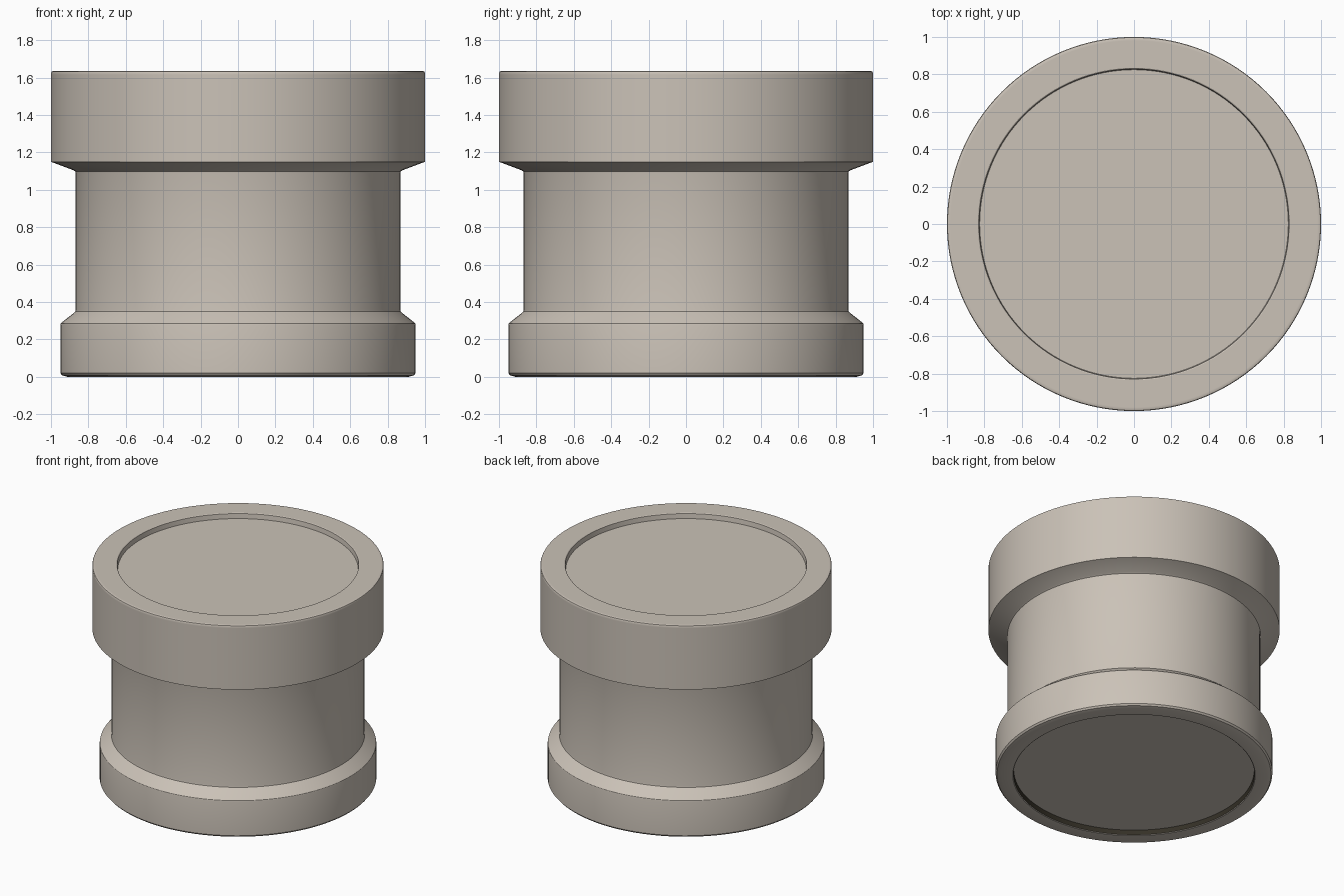
import bpy
import bmesh
import math

cube = bpy.data.objects.get("Cube")
if cube:
    bpy.data.objects.remove(cube, do_unlink=True)


def make_material(name, colour):
    mat = bpy.data.materials.new(name)
    mat.use_nodes = True
    mat.diffuse_color = colour
    mat.node_tree.nodes["Principled BSDF"].inputs["Base Color"].default_value = colour
    return mat


stone = make_material("warm grey", (0.595, 0.54, 0.475, 1))
shadow_brown = make_material("dark brown", (0.035, 0.03, 0.02, 1))


def lathe(name, profile, steps=128):
    """Spin a closed (radius, height) profile, from axis to axis, around z."""
    bm = bmesh.new()
    verts = [bm.verts.new((r, 0, z)) for r, z in profile]
    edges = [bm.edges.new(pair) for pair in zip(verts, verts[1:])]
    bmesh.ops.spin(bm, geom=verts + edges, cent=(0, 0, 0), axis=(0, 0, 1),
                   angle=math.tau, steps=steps, use_duplicate=False)
    bmesh.ops.remove_doubles(bm, verts=bm.verts, dist=0.0005)
    bmesh.ops.recalc_face_normals(bm, faces=bm.faces)
    # Dark wall inside the underside recess
    for face in bm.faces:
        centre = face.calc_center_median()
        if 0.005 < centre.z < 0.035 and centre.xy.length < 0.84:
            face.material_index = 1
    mesh = bpy.data.meshes.new(name)
    bm.to_mesh(mesh)
    bm.free()
    mesh.materials.append(stone)
    mesh.materials.append(shadow_brown)
    obj = bpy.data.objects.new(name, mesh)
    bpy.context.collection.objects.link(obj)
    bpy.ops.object.select_all(action="DESELECT")
    obj.select_set(True)
    bpy.context.view_layer.objects.active = obj
    bpy.ops.object.shade_smooth_by_angle(angle=math.radians(32))
    return obj


# Recessed underside, foot band, shaft, flared collar and recessed top
lathe("flanged_drum", [
    (0, 0.04), (0.825, 0.04), (0.827, 0.004), (0.832, 0),
    (0.91, 0), (0.94, 0.008), (0.95, 0.02), (0.95, 0.03),
    (0.95, 0.275), (0.948, 0.285), (0.94, 0.293),
    (0.88, 0.34), (0.87, 0.349), (0.868, 0.36),
    (0.868, 1.09), (0.87, 1.098), (0.88, 1.105), (1.0, 1.15),
    (1.0, 1.615), (1.0, 1.625), (0.997, 1.632), (0.99, 1.635), (0.98, 1.635),
    (0.845, 1.635), (0.835, 1.635), (0.829, 1.631), (0.825, 1.595), (0, 1.595),
])
